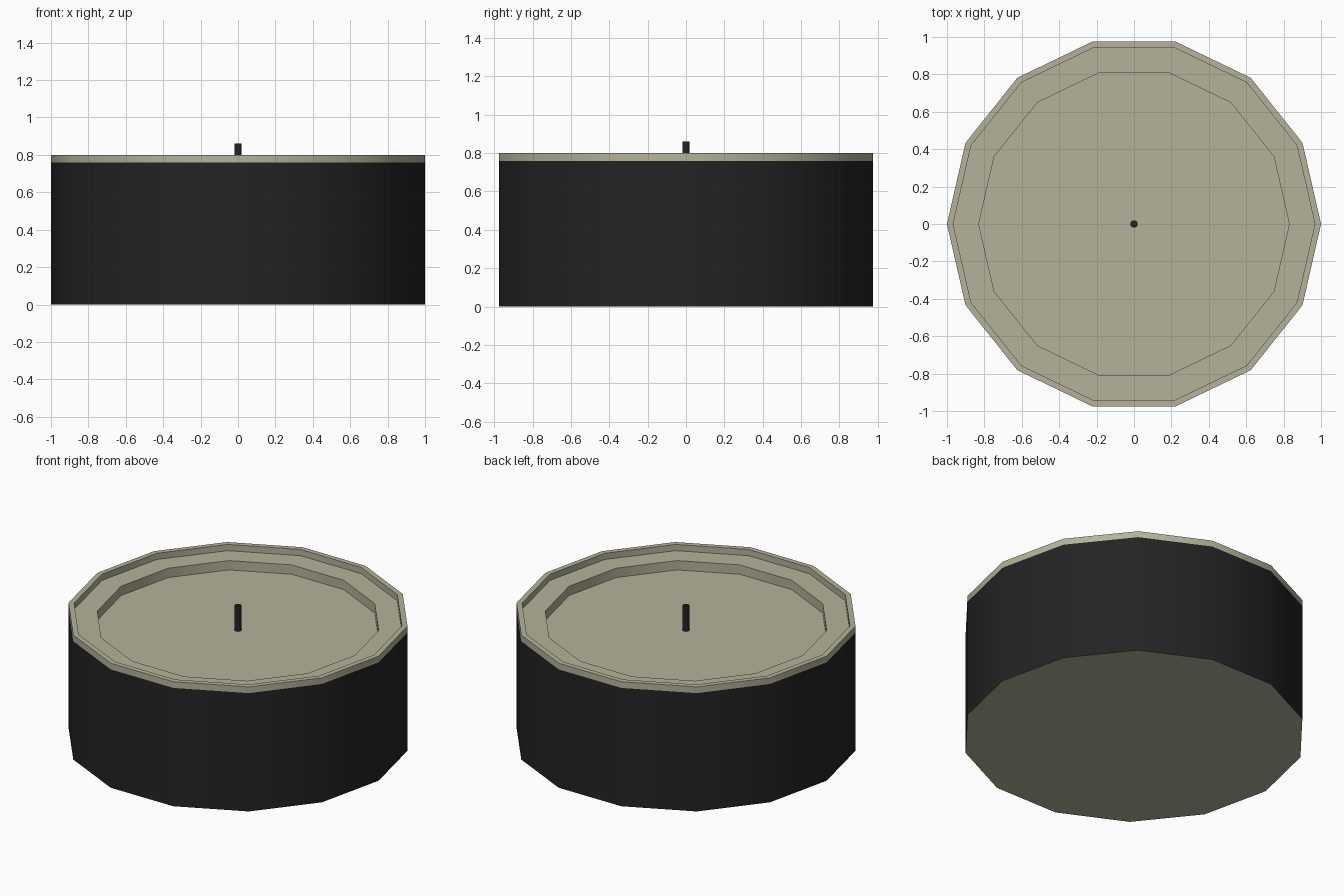
import bpy, bmesh, math

SIDES = 14

cube = bpy.data.objects.get("Cube")
if cube:
    bpy.data.objects.remove(cube, do_unlink=True)


def material(name, rgb):
    mat = bpy.data.materials.new(name)
    mat.use_nodes = True
    color = (*rgb, 1.0)
    mat.diffuse_color = color
    mat.node_tree.nodes["Principled BSDF"].inputs["Base Color"].default_value = color
    return mat


def lathe(name, profile, sides, mats, pick=None):
    """Turn a (radius, height) profile about z, capping both ends."""
    bm = bmesh.new()
    rings = []
    for r, z in profile:
        angles = [2 * math.pi * i / sides for i in range(sides)]
        rings.append([bm.verts.new((r * math.cos(a), r * math.sin(a), z)) for a in angles])
    bm.faces.new(rings[0][::-1])
    bm.faces.new(rings[-1])
    for low, high in zip(rings, rings[1:]):
        for i in range(sides):
            j = (i + 1) % sides
            bm.faces.new((low[i], low[j], high[j], high[i]))
    bm.normal_update()
    if pick:
        for face in bm.faces:
            face.material_index = pick(face)
    mesh = bpy.data.meshes.new(name)
    bm.to_mesh(mesh)
    bm.free()
    for mat in mats:
        mesh.materials.append(mat)
    obj = bpy.data.objects.new(name, mesh)
    bpy.context.collection.objects.link(obj)
    bpy.ops.object.select_all(action="DESELECT")
    obj.select_set(True)
    bpy.context.view_layer.objects.active = obj
    bpy.ops.object.shade_smooth_by_angle(angle=math.radians(40))
    return obj


cream = material("cream tin", (0.46, 0.45, 0.32))
black = material("black label", (0.017, 0.017, 0.017))

# Tin with raised rim, ledge and sunken floor
tin_profile = [(1.0, 0.0), (1.0, 0.76), (1.0, 0.80), (0.967, 0.80),
               (0.967, 0.76), (0.83, 0.76), (0.83, 0.70)]


# The outer wall below the rim band carries the label
def label_rule(face):
    return int(abs(face.normal.z) < 0.5 and face.calc_center_median().z < 0.5)


lathe("tin", tin_profile, SIDES, [cream, black], label_rule)

# Wick standing on the floor
lathe("wick", [(0.02, 0.695), (0.02, 0.86)], 10, [black])
